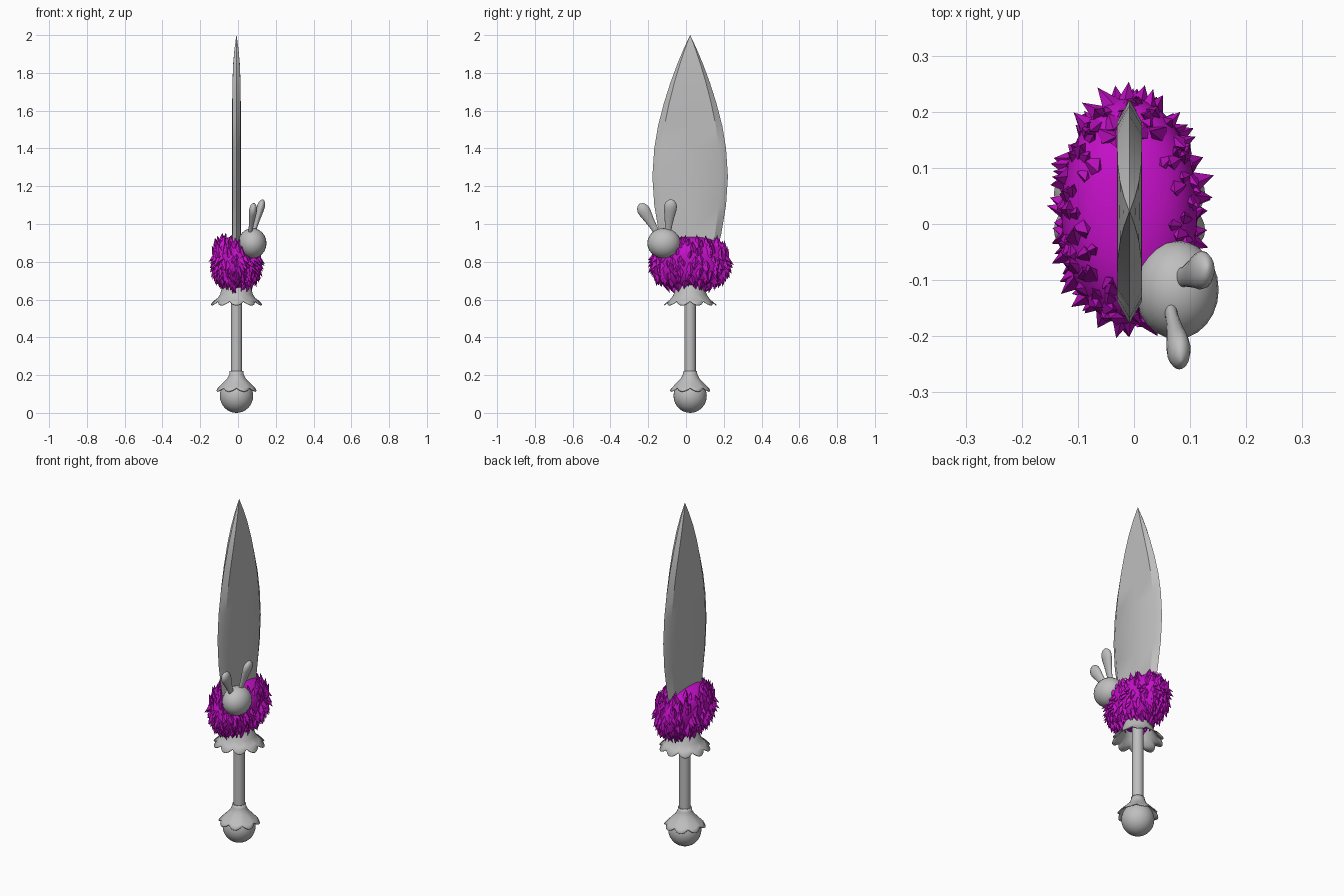
import bpy, bmesh, math, random
from mathutils import Vector

random.seed(4)
if "Cube" in bpy.data.objects:
    bpy.data.objects.remove(bpy.data.objects["Cube"], do_unlink=True)

CX, CY = -0.008, 0.022          # dagger axis


def material(name, rgb):
    m = bpy.data.materials.new(name)
    m.use_nodes = True
    m.diffuse_color = (*rgb, 1)
    m.node_tree.nodes["Principled BSDF"].inputs["Base Color"].default_value = (*rgb, 1)
    return m


GREY = material("pale grey", (0.52, 0.52, 0.52))
PURPLE = material("magenta fur", (0.56, 0.005, 0.58))


def finish(name, bm, mat, angle=40):
    bmesh.ops.recalc_face_normals(bm, faces=bm.faces)
    me = bpy.data.meshes.new(name)
    bm.to_mesh(me)
    bm.free()
    me.materials.append(mat)
    ob = bpy.data.objects.new(name, me)
    bpy.context.collection.objects.link(ob)
    bpy.ops.object.select_all(action='DESELECT')
    ob.select_set(True)
    bpy.context.view_layer.objects.active = ob
    if angle:
        bpy.ops.object.shade_smooth_by_angle(angle=math.radians(angle))
    return ob


def loft(rings, cap=True):
    """Skin a list of equal-length point rings."""
    bm = bmesh.new()
    vs = [[bm.verts.new(p) for p in r] for r in rings]
    n = len(vs[0])
    for a, b in zip(vs, vs[1:]):
        for i in range(n):
            j = (i + 1) % n
            bm.faces.new((a[i], a[j], b[j], b[i]))
    if cap:
        bm.faces.new(vs[0][::-1])
        bm.faces.new(vs[-1])
    return bm


def lathe(name, profile, n=32, cap=True):
    rings = [[(CX + r * math.cos(2 * math.pi * i / n), CY + r * math.sin(2 * math.pi * i / n), z)
              for i in range(n)] for z, r in profile]
    return finish(name, loft(rings, cap), GREY)


def ball(name, centre, radii, seg=32):
    bm = bmesh.new()
    bmesh.ops.create_uvsphere(bm, u_segments=seg, v_segments=seg // 2, radius=1)
    for v in bm.verts:
        v.co = Vector([c + a * r for c, a, r in zip(centre, v.co, radii)])
    return finish(name, bm, GREY)


def skirt(name, profile, petals, lift):
    """Thin bell with a scalloped lower rim; profile rows are z, radius, scallop weight."""
    n = petals * 8
    rings = []
    for z, r, w in profile:
        ring = []
        for i in range(n):
            t = 2 * math.pi * i / n
            dip = 1 - abs(math.sin(petals * t / 2))
            rr = r * (1 - 0.13 * w * dip)
            ring.append((CX + rr * math.cos(t), CY + rr * math.sin(t), z + lift * w * dip))
        rings.append(ring)
    ob = finish(name, loft(rings, cap=False), GREY, 50)
    mod = ob.modifiers.new("thickness", 'SOLIDIFY')
    mod.thickness = 0.005
    return ob


# Pommel, grip and the two petal skirts
ball("pommel", (CX, CY, 0.09), (0.088, 0.088, 0.09))
lathe("grip", [(0.1, 0.03), (0.2, 0.036), (0.218, 0.036), (0.222, 0.03), (0.27, 0.03), (0.7, 0.03)])
skirt("pommel_petals", [(0.222, 0.036, 0), (0.205, 0.038, 0), (0.18, 0.05, 0.05),
                        (0.155, 0.074, 0.25), (0.132, 0.095, 0.6), (0.115, 0.112, 1)], 8, 0.018)
skirt("guard_petals", [(0.70, 0.06, 0), (0.66, 0.078, 0), (0.625, 0.088, 0.1),
                       (0.597, 0.108, 0.5), (0.572, 0.14, 1)], 10, 0.02)

# Blade: hexagonal section with bevelled edges, rows are z, half width, half thickness
BLADE = [(0.8, 0.13, 0.022), (0.95, 0.165, 0.022), (1.1, 0.19, 0.022), (1.25, 0.2, 0.022),
         (1.4, 0.19, 0.022), (1.52, 0.17, 0.022), (1.64, 0.139, 0.022), (1.75, 0.104, 0.021),
         (1.85, 0.067, 0.017), (1.93, 0.033, 0.01), (2.0, 0.0005, 0.0005)]
rings = []
for z, w, t in BLADE:
    e = w * 0.8
    section = [(0, -w), (t, -e), (t * 1.03, 0), (t, e), (0, w), (-t, e), (-t * 1.03, 0), (-t, -e)]
    rings.append([(CX + x, CY + y, z) for x, y in section])
finish("blade", loft(rings), GREY, 30)

# Fur collar: rounded barrel body covered in pointed tufts
FUR = Vector((CX, CY, 0.795))


def fur_point(d, grow=1.0):
    rho = math.hypot(d.x, d.y)
    r = grow * (rho ** 2.5 + abs(d.z) ** 2.5) ** (-1 / 2.5)
    widen = 1 + 0.09 * r * d.z
    return FUR + Vector((d.x * r * 0.12 * widen, d.y * r * 0.203, d.z * r * 0.138))


bm = bmesh.new()
bmesh.ops.create_icosphere(bm, subdivisions=4, radius=1)
for v in bm.verts:
    v.co = fur_point(v.co.normalized())
finish("fur_collar", bm, PURPLE, 60)

bm = bmesh.new()
COUNT = 330
for k in range(COUNT):
    h = 1 - 2 * (k + 0.5) / COUNT
    if h > 0.8 or h < -0.88:
        continue
    a = k * 2.39996 + random.uniform(-0.15, 0.15)
    s = math.sqrt(1 - h * h)
    d = Vector((s * math.cos(a), s * math.sin(a), h))
    p = fur_point(d, 0.97)
    out = Vector((d.x / 0.12, d.y / 0.203, d.z / 0.138)).normalized()
    side = Vector((-out.y, out.x, 0)).normalized()
    along = out.cross(side)
    if (along.z > 0) != (h > 0.25):      # upper tufts sweep up, lower tufts sweep down
        along = -along
    size = random.uniform(0.75, 1.2)
    tip = p + (out * 0.027 + along * 0.036 + side * random.uniform(-0.015, 0.015)) * size
    base = [p + side * 0.019 * size - out * 0.004, p + out * 0.008 - along * 0.016 * size,
            p - side * 0.019 * size - out * 0.004, p + along * 0.014 * size - out * 0.006]
    b = [bm.verts.new(q) for q in base]
    t = bm.verts.new(tip)
    for i in range(4):
        bm.faces.new((b[i], b[(i + 1) % 4], t))
    bm.faces.new(b[::-1])
finish("fur_tufts", bm, PURPLE, 25)

# Rabbit charm: round head and two leaning ears
ball("rabbit_head", (0.076, -0.117, 0.898), (0.075, 0.088, 0.08), 24)


def ear(name, base, tip, width, depth):
    base, tip = Vector(base), Vector(tip)
    axis = (tip - base).normalized()
    across = (Vector((0, 1, 0)) - axis * axis.y).normalized()
    front = axis.cross(across)
    shape = [(0, 0.5), (0.25, 0.55), (0.5, 0.75), (0.7, 0.97), (0.82, 1), (0.91, 0.82),
             (0.97, 0.5), (1, 0.1)]
    rings = []
    for f, s in shape:
        c = base.lerp(tip, f)
        rings.append([c + across * math.cos(t) * width * s + front * math.sin(t) * depth * s
                      for t in (2 * math.pi * i / 16 for i in range(16))])
    return finish(name, loft(rings), GREY, 60)


ear("rabbit_right_ear", (0.063, -0.145, 0.94), (0.084, -0.245, 1.107), 0.033, 0.021)
ear("rabbit_left_ear", (0.078, -0.098, 0.94), (0.132, -0.078, 1.13), 0.034, 0.021)
